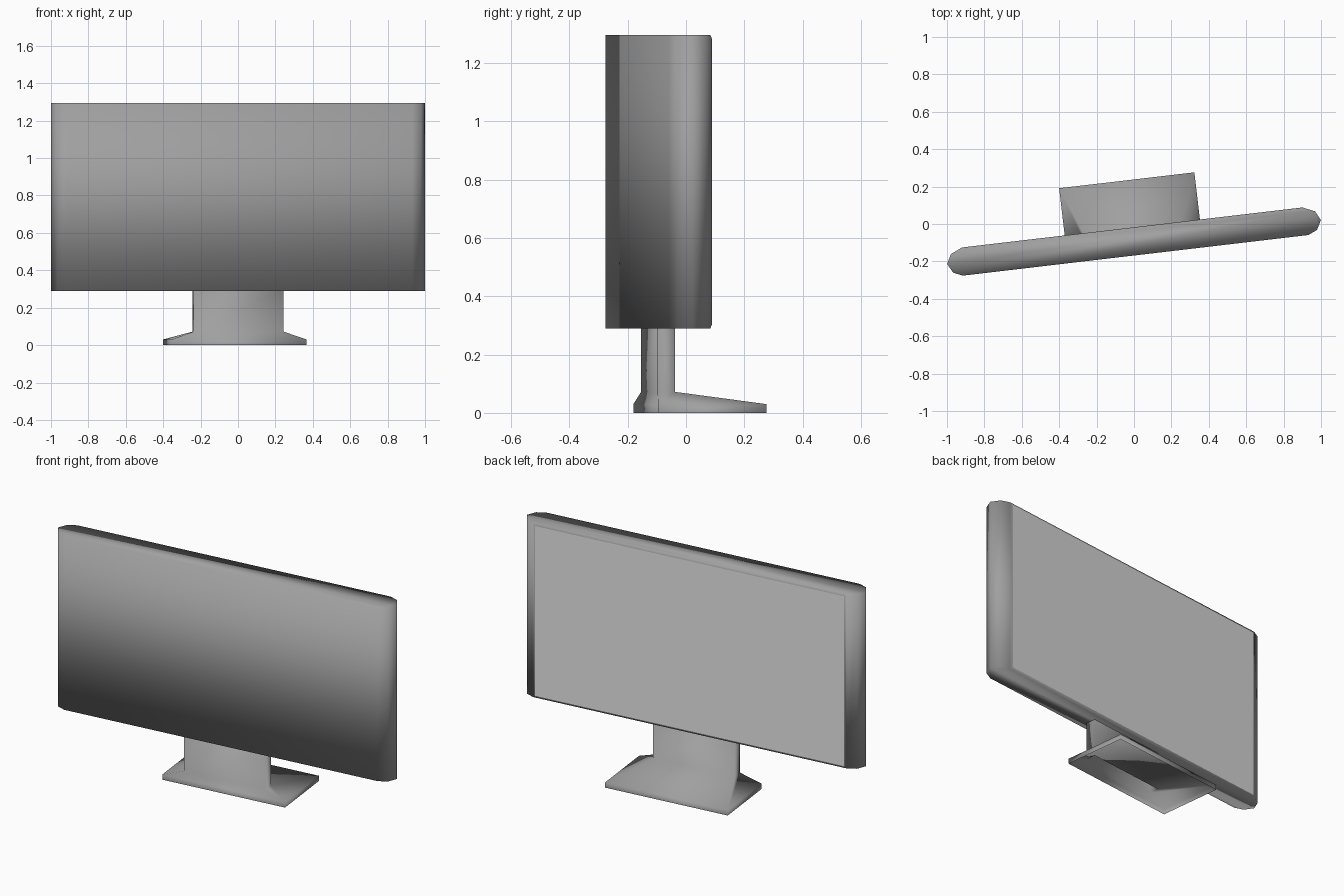
import bpy, bmesh, math
from mathutils import Matrix

if "Cube" in bpy.data.objects:
    bpy.data.objects.remove(bpy.data.objects["Cube"])

# Whole model is turned slightly about the vertical axis
PLACE = Matrix.Translation((0, -0.096, 0)) @ Matrix.Rotation(math.radians(6.7), 4, 'Z')


def material(name, value):
    mat = bpy.data.materials.new(name)
    mat.diffuse_color = (value, value, value, 1)
    mat.use_nodes = True
    mat.node_tree.nodes["Principled BSDF"].inputs["Base Color"].default_value = mat.diffuse_color
    return mat


body_grey = material("body_grey", 0.35)
screen_grey = material("screen_light_grey", 0.78)


def loft(bm, rings, cap_bottom=True, cap_top=True):
    """Skin a list of equal-length rings from bottom to top."""
    loops = [[bm.verts.new(p) for p in ring] for ring in rings]
    for a, b in zip(loops, loops[1:]):
        for i in range(len(a)):
            j = (i + 1) % len(a)
            bm.faces.new((a[i], a[j], b[j], b[i]))
    if cap_bottom:
        bm.faces.new(loops[0][::-1])
    if cap_top:
        bm.faces.new(loops[-1])
    bm.normal_update()
    for f in bm.faces:
        f.smooth = True


def rect(x, y0, y1, z):
    return [(-x, y0, z), (x, y0, z), (x, y1, z), (-x, y1, z)]


def finish(name, bm, mats):
    mesh = bpy.data.meshes.new(name)
    bm.to_mesh(mesh)
    bm.free()
    for m in mats:
        mesh.materials.append(m)
    obj = bpy.data.objects.new(name, mesh)
    obj.matrix_world = PLACE
    bpy.context.collection.objects.link(obj)
    return obj


# Display housing: faceted rounded ends, extruded upward
half = [(0.93, -0.072), (0.98, -0.05), (1.006, 0), (0.98, 0.05), (0.93, 0.072)]
outline = half + [(-x, -y) for x, y in half]
bm = bmesh.new()
loft(bm, [[(x, y, z) for x, y in outline] for z in (0.29, 1.295)])

# Screen: panel slightly proud of the large rear face, with a bevelled rim
screen = max((f for f in bm.faces if f.normal.y > 0.99), key=lambda f: f.calc_area())
bmesh.ops.inset_region(bm, faces=[screen], thickness=0.018, depth=0.006)
screen.smooth = False
screen.material_index = 1
finish("display_housing", bm, [body_grey, screen_grey])

# Stand: hollow sloping foot, open underneath, rising into a flat neck
bm = bmesh.new()
loft(bm, [rect(0.364, -0.042, 0.332, 0),
          rect(0.364, -0.042, 0.332, 0.03),
          rect(0.242, -0.03, 0.03, 0.072),
          rect(0.242, -0.03, 0.03, 0.295)], cap_bottom=False)
finish("stand", bm, [body_grey])
